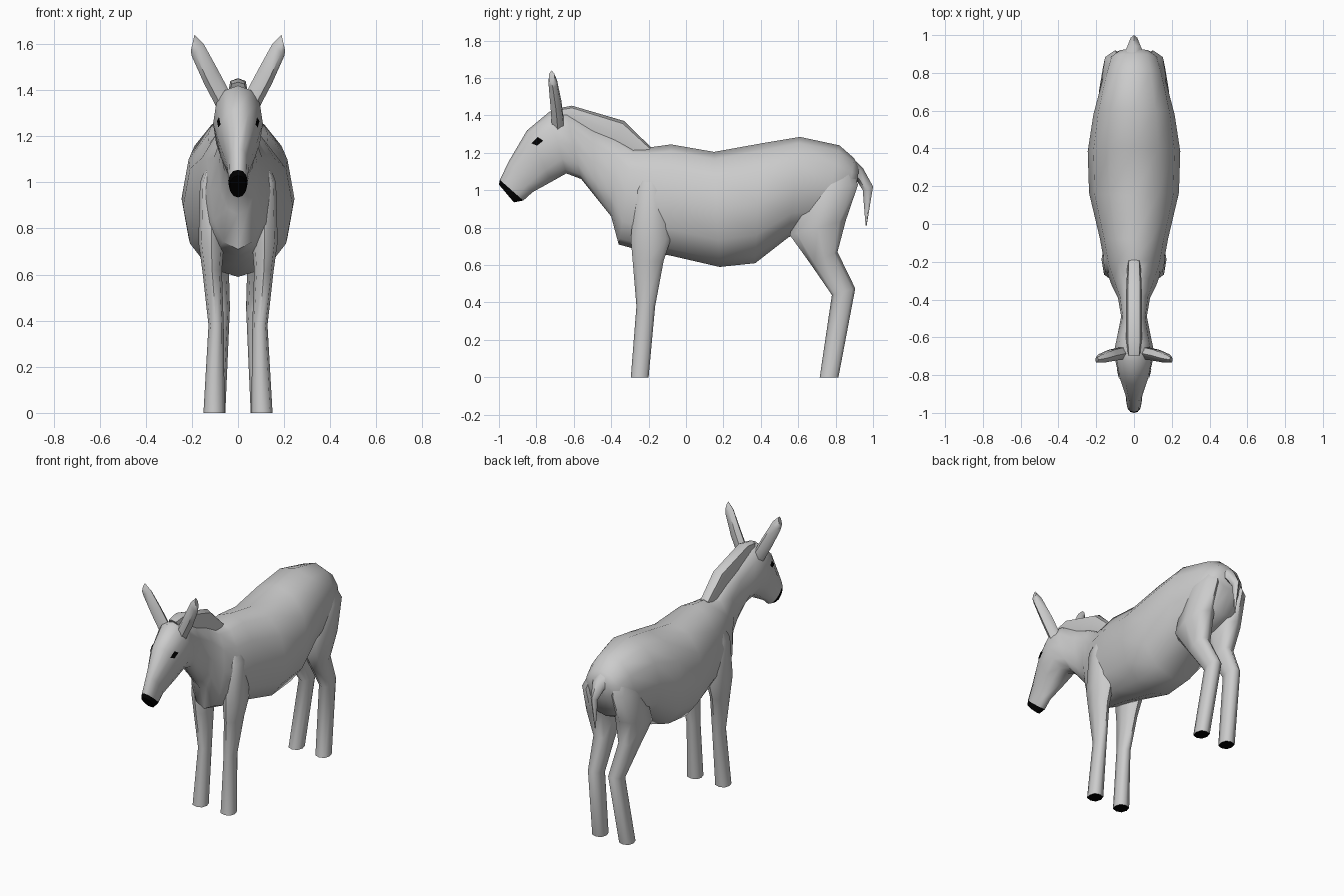
import bpy, bmesh, math
from mathutils import Vector
from mathutils.bvhtree import BVHTree

if "Cube" in bpy.data.objects:
    bpy.data.objects.remove(bpy.data.objects["Cube"])


def material(name, value):
    m = bpy.data.materials.new(name)
    m.diffuse_color = (value, value, value, 1)
    m.use_nodes = True
    m.node_tree.nodes["Principled BSDF"].inputs["Base Color"].default_value = m.diffuse_color
    return m


COAT = material("grey coat", 0.6)
DARK = material("black", 0.0)


def finish(name, bm, mats, angle=55):
    bmesh.ops.recalc_face_normals(bm, faces=bm.faces)
    mesh = bpy.data.meshes.new(name)
    bm.to_mesh(mesh)
    bm.free()
    for m in mats:
        mesh.materials.append(m)
    ob = bpy.data.objects.new(name, mesh)
    bpy.context.collection.objects.link(ob)
    bpy.ops.object.select_all(action='DESELECT')
    ob.select_set(True)
    bpy.context.view_layer.objects.active = ob
    bpy.ops.object.shade_smooth_by_angle(angle=math.radians(angle))
    return ob


def loft(sections, sides, power=1.0):
    """Skin closed rings given as (centre, half axis u, half axis v)."""
    bm = bmesh.new()
    rings = []
    for c, u, v in sections:
        ring = []
        for i in range(sides):
            a = 2 * math.pi * i / sides
            ca, sa = math.cos(a), math.sin(a)
            ca, sa = (math.copysign(abs(k) ** power, k) for k in (ca, sa))
            ring.append(bm.verts.new(c + u * ca + v * sa))
        rings.append(ring)
    for r0, r1 in zip(rings, rings[1:]):
        for i in range(sides):
            j = (i + 1) % sides
            bm.faces.new((r0[i], r0[j], r1[j], r1[i]))
    bm.faces.new(rings[0])
    bm.faces.new(rings[-1])
    bm.faces.ensure_lookup_table()
    return bm


def side_rings(rows, side=1):
    """Rows (y, z, y, z, inner x, outer x): two outline points and the x range."""
    out = []
    for ya, za, yb, zb, x0, x1 in rows:
        a, b = Vector((0, ya, za)), Vector((0, yb, zb))
        c = (a + b) / 2 + Vector((side * (x0 + x1) / 2, 0, 0))
        out.append((c, (a - b) / 2, Vector(((x1 - x0) / 2, 0, 0))))
    return out


def centred(rows):
    return side_rings([(*r[:4], -r[4], r[4]) for r in rows])


# Head, neck and trunk: upper point, lower point, half width
SIDES = 12
trunk = [
    (-1.00, 1.03, -0.92, 0.935, 0.036),
    (-0.995, 1.055, -0.87, 0.945, 0.042),
    (-0.95, 1.15, -0.82, 0.99, 0.046),
    (-0.85, 1.32, -0.72, 1.045, 0.085),
    (-0.73, 1.42, -0.64, 1.09, 0.108),
    (-0.64, 1.42, -0.56, 1.06, 0.090),
    (-0.50, 1.34, -0.48, 0.96, 0.068),
    (-0.38, 1.29, -0.40, 0.86, 0.085),
    (-0.28, 1.23, -0.36, 0.71, 0.120),
    (-0.19, 1.23, -0.25, 0.68, 0.155),
    (-0.08, 1.245, -0.08, 0.65, 0.180),
    (0.15, 1.205, 0.18, 0.59, 0.238),
    (0.40, 1.25, 0.37, 0.61, 0.245),
    (0.61, 1.285, 0.55, 0.75, 0.215),
    (0.82, 1.24, 0.72, 0.79, 0.165),
    (0.90, 1.17, 0.85, 0.85, 0.135),
    (0.925, 1.12, 0.91, 1.00, 0.080),
]
bm = loft(centred(trunk), SIDES, 0.92)
# Dark muzzle: first band of faces and the nose cap
for f in bm.faces[:SIDES]:
    f.material_index = 1
bm.faces[-2].material_index = 1
bmesh.ops.recalc_face_normals(bm, faces=bm.faces)
skin = BVHTree.FromBMesh(bm)
finish("body", bm, [COAT, DARK])

# Upright mane
mane = [
    (-0.70, 1.435, -0.66, 1.36, 0.035),
    (-0.61, 1.452, -0.60, 1.34, 0.042),
    (-0.33, 1.37, -0.40, 1.24, 0.042),
    (-0.19, 1.232, -0.22, 1.15, 0.035),
]
finish("mane", loft(centred(mane), 8, 0.7), [COAT])

# Tail
tail = [
    (0.87, 1.19, 0.89, 1.06, 0.075),
    (0.945, 1.12, 0.92, 1.04, 0.042),
    (1.00, 1.02, 0.945, 1.00, 0.020),
    (0.966, 0.81, 0.96, 0.812, 0.003),
]
finish("tail", loft(centred(tail), 6), [COAT])

# Legs: front point, back point, inner and outer x
front_leg = [
    (-0.295, 0.0, -0.20, 0.0, 0.058, 0.150),
    (-0.265, 0.38, -0.165, 0.38, 0.062, 0.128),
    (-0.285, 0.62, -0.12, 0.62, 0.070, 0.155),
    (-0.295, 0.74, -0.08, 0.74, 0.060, 0.172),
    (-0.27, 1.00, -0.10, 1.00, 0.060, 0.165),
    (-0.22, 1.12, -0.13, 1.12, 0.060, 0.120),
]
hind_leg = [
    (0.715, 0.0, 0.815, 0.0, 0.055, 0.145),
    (0.78, 0.44, 0.905, 0.475, 0.035, 0.115),
    (0.67, 0.60, 0.81, 0.67, 0.040, 0.145),
    (0.555, 0.76, 0.855, 0.84, 0.030, 0.185),
    (0.62, 1.00, 0.92, 1.03, 0.030, 0.170),
    (0.70, 1.12, 0.88, 1.12, 0.040, 0.120),
]
for label, s in (("right", 1), ("left", -1)):
    for part, rows in (("front_leg", front_leg), ("hind_leg", hind_leg)):
        bm = loft(side_rings(rows, s), 8, 0.8)
        bm.faces[-2].material_index = 1  # dark sole
        finish(f"{part}_{label}", bm, [COAT, DARK])

    # Ear: x, y, z of centre, half axis in x and z, half depth in y
    ear = [
        (0.065, -0.685, 1.36, -0.025, 0.040, 0.036),
        (0.118, -0.695, 1.46, -0.030, 0.030, 0.034),
        (0.175, -0.712, 1.575, -0.026, 0.026, 0.026),
        (0.197, -0.718, 1.605, -0.008, 0.035, 0.016),
    ]
    rings = [(Vector((s * x, y, z)), Vector((s * ux, 0, uz)), Vector((0, d, 0)))
             for x, y, z, ux, uz, d in ear]
    finish(f"ear_{label}", loft(rings, 6), [COAT])

    # Eye: diamond plate laid on the cheek
    bm = bmesh.new()
    verts = []
    for y, z in ((-0.825, 1.25), (-0.795, 1.238), (-0.762, 1.265), (-0.79, 1.282)):
        hit, normal, _, _ = skin.ray_cast(Vector((s, y, z)), Vector((-s, 0, 0)))
        verts.append(bm.verts.new(hit + normal * 0.005))
    face = bm.faces.new(verts)
    face.normal_update()
    if face.normal.x * s < 0:
        face.normal_flip()
    mesh = bpy.data.meshes.new("eye")
    bm.to_mesh(mesh)
    bm.free()
    mesh.materials.append(DARK)
    bpy.context.collection.objects.link(bpy.data.objects.new(f"eye_{label}", mesh))
